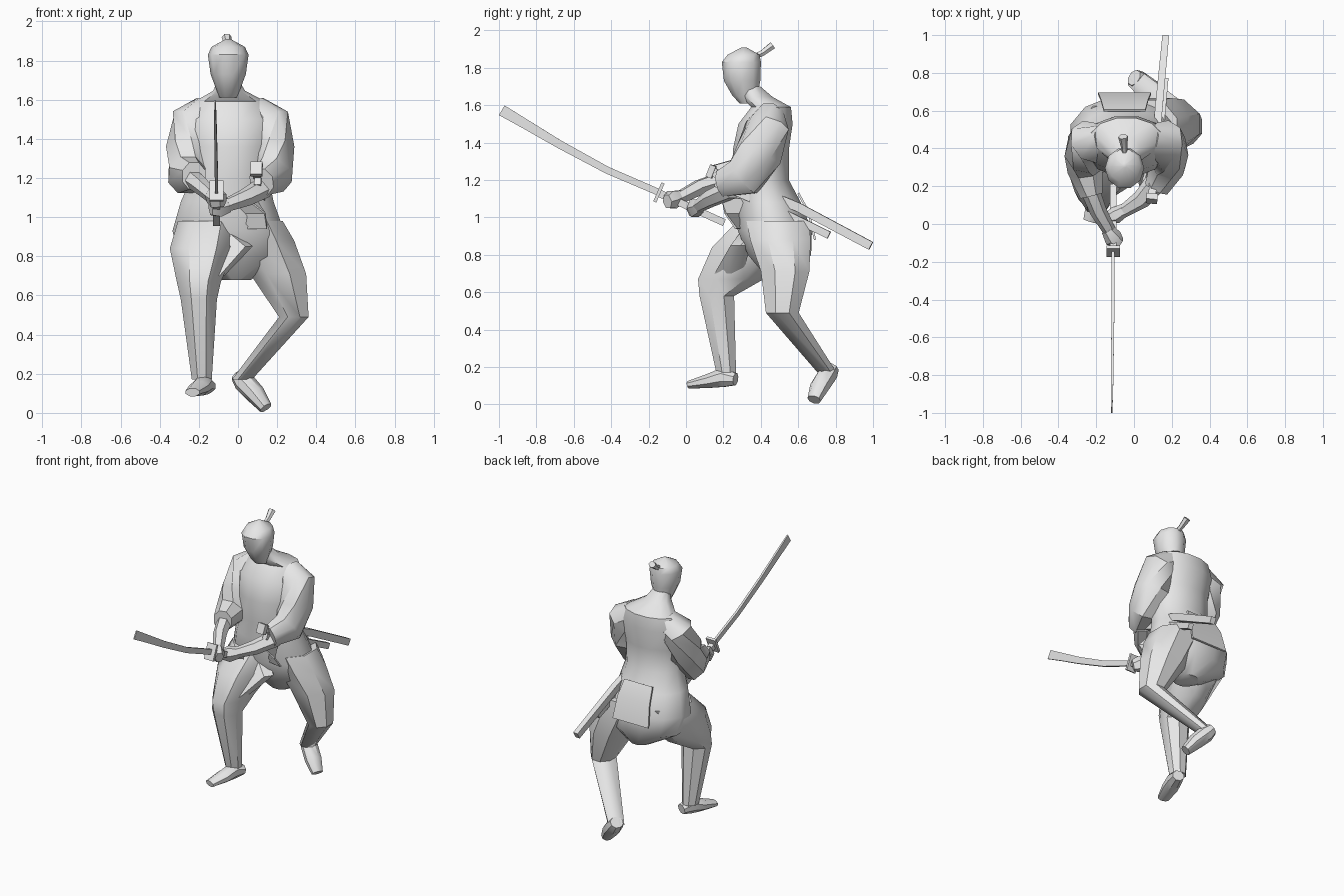
import bpy, bmesh, math
from mathutils import Vector

clay = bpy.data.materials.new("light_grey")
clay.diffuse_color = (0.8, 0.8, 0.8, 1)


def loft(name, rings, n=8, along_path=False):
    """Skin closed rings (x, y, z, half_a, half_b); level, or square to the path."""
    bm = bmesh.new()
    pts = [Vector(r[:3]) for r in rings]
    turn = math.pi / n if n % 4 == 0 else 0
    scale = math.sqrt(2) if n == 4 else 1
    loops = []
    for i, r in enumerate(rings):
        a, b = Vector((1, 0, 0)), Vector((0, 1, 0))
        if along_path:
            t = (pts[min(i + 1, len(pts) - 1)] - pts[max(i - 1, 0)]).normalized()
            a = t.cross(Vector((0, 0, 1))).normalized()
            b = a.cross(t)
        loop = []
        for k in range(n):
            w = turn + 2 * math.pi * k / n
            loop.append(bm.verts.new(pts[i] + a * (r[3] * scale * math.cos(w))
                                     + b * (r[4] * scale * math.sin(w))))
        loops.append(loop)
    for lo, hi in zip(loops, loops[1:]):
        for k in range(n):
            bm.faces.new((lo[k], lo[(k + 1) % n], hi[(k + 1) % n], hi[k]))
    bm.faces.new(loops[0])
    bm.faces.new(loops[-1])
    bmesh.ops.recalc_face_normals(bm, faces=bm.faces)
    mesh = bpy.data.meshes.new(name)
    bm.to_mesh(mesh)
    bm.free()
    mesh.materials.append(clay)
    obj = bpy.data.objects.new(name, mesh)
    bpy.context.collection.objects.link(obj)
    bpy.ops.object.select_all(action='DESELECT')
    obj.select_set(True)
    bpy.context.view_layer.objects.active = obj
    bpy.ops.object.shade_smooth_by_angle(angle=math.radians(42))
    return obj


# Head and topknot
loft("head", [(-.05, .335, 1.61, .045, .05), (-.05, .315, 1.65, .06, .07),
              (-.05, .30, 1.73, .09, .102), (-.05, .296, 1.83, .104, .11),
              (-.05, .308, 1.87, .085, .09), (-.05, .31, 1.91, .012, .012)], 10)
loft("topknot", [(-.05, .36, 1.855, .016, .016), (-.052, .41, 1.88, .018, .018),
                 (-.058, .463, 1.92, .026, .022)], 6, True)

# Robe body from crotch to collar
loft("torso", [(-.01, .51, .68, .08, .08), (-.03, .50, .80, .28, .175),
               (-.05, .475, .93, .295, .205), (-.055, .44, 1.08, .245, .18),
               (-.04, .405, 1.20, .205, .15), (-.04, .40, 1.36, .215, .155),
               (-.04, .425, 1.50, .235, .15), (-.04, .455, 1.59, .19, .11),
               (-.045, .38, 1.645, .085, .085), (-.05, .34, 1.70, .055, .06)], 12)

# Legs: baggy thighs narrowing to the ankles
loft("right_leg", [(-.15, .45, .98, .17, .19), (-.18, .37, .84, .182, .25),
                   (-.20, .24, .67, .122, .19), (-.20, .165, .58, .10, .10),
                   (-.185, .215, .17, .055, .057)], 8)
loft("left_leg", [(.09, .49, .98, .15, .18), (.13, .505, .88, .17, .175),
                  (.205, .53, .71, .155, .14), (.285, .515, .49, .082, .095),
                  (.02, .755, .17, .055, .055)], 8)
loft("trouser_fold", [(-.08, .36, .92, .07, .08), (.0, .29, .85, .075, .06),
                      (-.12, .23, .70, .05, .09)], 6)

# Feet
loft("right_foot", [(-.15, .265, .135, .04, .035), (-.175, .20, .145, .05, .055),
                    (-.20, .12, .125, .055, .04), (-.232, .015, .105, .04, .022)], 8, True)
loft("left_foot", [(.0, .775, .195, .045, .04), (.03, .757, .16, .055, .055),
                   (.09, .715, .095, .055, .05), (.142, .685, .026, .038, .034)], 8, True)

# Wide sleeves
loft("right_sleeve", [(-.16, .45, 1.55, .08, .08), (-.235, .435, 1.49, .12, .11),
                      (-.258, .38, 1.34, .112, .125), (-.262, .30, 1.215, .10, .115),
                      (-.225, .15, 1.21, .065, .075)], 8, True)
loft("left_sleeve", [(.08, .45, 1.55, .08, .08), (.155, .435, 1.49, .12, .11),
                     (.178, .39, 1.34, .112, .13), (.178, .31, 1.215, .10, .115),
                     (.12, .19, 1.18, .07, .075)], 8, True)

# Forearms and hands
loft("right_forearm", [(-.24, .20, 1.20, .052, .05), (-.19, .07, 1.16, .045, .045),
                       (-.125, -.045, 1.10, .034, .036)], 6, True)
loft("left_forearm", [(.13, .24, 1.15, .06, .055), (.04, .13, 1.10, .05, .047),
                      (-.06, .065, 1.06, .034, .036)], 6, True)
loft("right_hand", [(-.14, -.03, 1.11, .035, .04), (-.11, -.075, 1.095, .05, .055),
                    (-.075, -.10, 1.085, .03, .04)], 6, True)
loft("left_hand", [(-.05, .075, 1.06, .035, .04), (-.10, .045, 1.05, .045, .055),
                   (-.14, .03, 1.045, .03, .04)], 6, True)

# Coat tails hanging over the hips
loft("back_tail", [(-.05, .60, 1.13, .11, .006), (-.05, .655, 1.03, .125, .006),
                   (-.05, .69, .88, .14, .006)], 4, True)
loft("front_tail", [(.06, .265, 1.10, .08, .006), (.07, .262, 1.02, .085, .006),
                    (.075, .285, .94, .075, .006)], 4, True)

# Drawn sword: curved blade, guard, grip
loft("blade", [(-.11, -.14, 1.132, .008, .018), (-.111, -.42, 1.252, .008, .019),
               (-.114, -.68, 1.393, .007, .022), (-.116, -.86, 1.50, .006, .026),
               (-.118, -.985, 1.573, .004, .03)], 4, True)
loft("guard", [(-.11, -.137, 1.13, .036, .055), (-.11, -.153, 1.137, .036, .055)], 4, True)
loft("grip", [(-.11, -.14, 1.128, .018, .02), (-.11, .205, .972, .017, .019)], 4, True)

# Two sheathed swords through the waist
loft("long_scabbard", [(.095, .14, 1.245, .02, .023), (.13, .60, 1.055, .02, .024),
                       (.167, .989, .848, .018, .023)], 4, True)
loft("scabbard_mouth", [(.093, .12, 1.252, .03, .034), (.096, .15, 1.24, .03, .034)], 4, True)
loft("short_scabbard", [(.10, .16, 1.185, .017, .02), (.14, .50, 1.035, .018, .02),
                        (.165, .765, .905, .017, .02)], 4, True)
